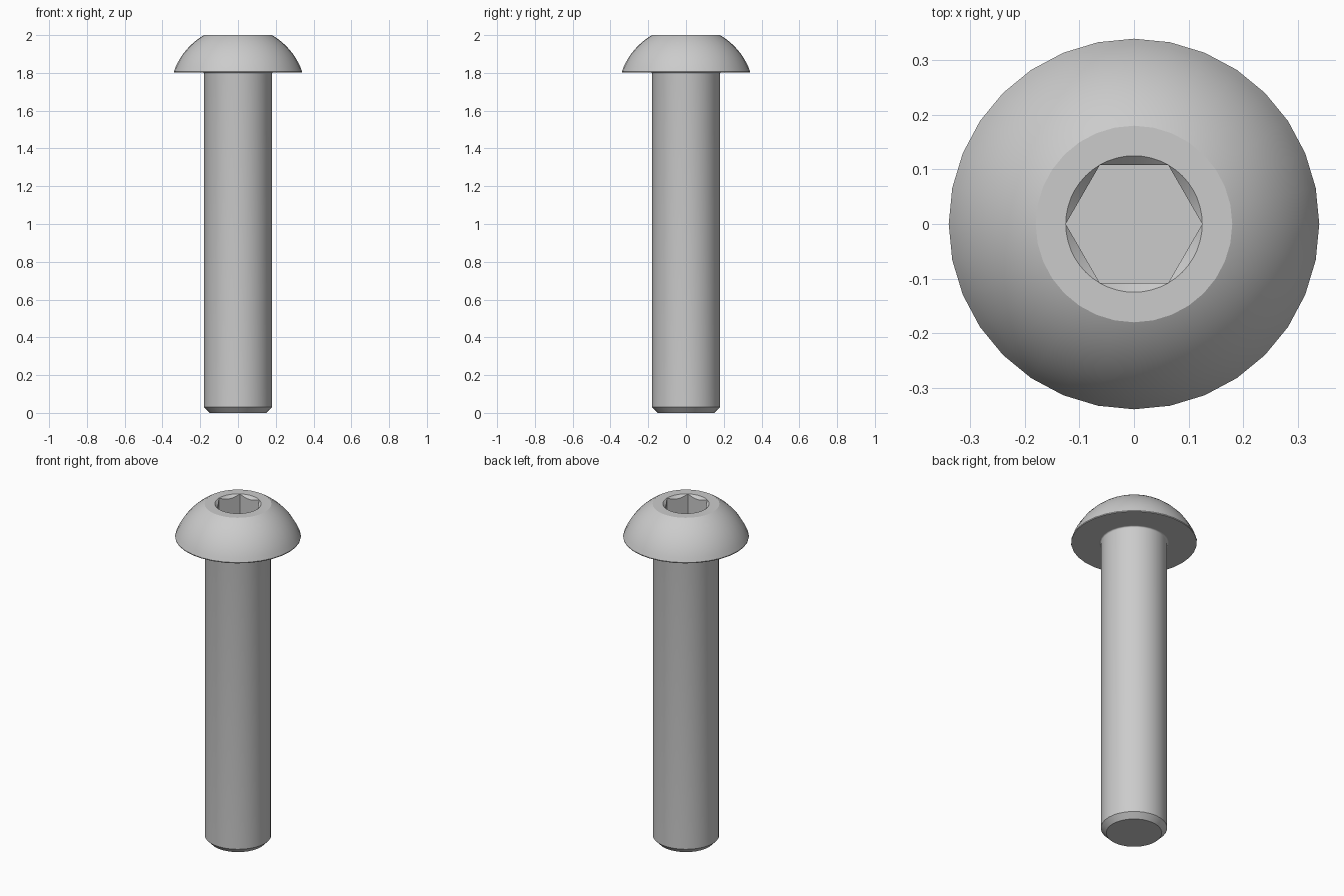
import bpy, bmesh
from math import sin, cos, pi, sqrt, radians

cube = bpy.data.objects.get("Cube")
if cube:
    bpy.data.objects.remove(cube)

SIDES = 32
SHAFT_R, FILLET = 0.179, 0.008
HEAD_Z, HEAD_R, TOP_Z, TOP_R = 1.803, 0.341, 2.0, 0.18
HEX_R, SOCKET_DEPTH, SOCKET_SIDES = 0.125, 0.117, 48

steel = bpy.data.materials.new("plain_steel")
grey = (0.6, 0.6, 0.6, 1)
steel.diffuse_color = grey
steel.use_nodes = True
steel.node_tree.nodes["Principled BSDF"].inputs["Base Color"].default_value = grey


def ring(bm, points):
    return [bm.verts.new(p) for p in points]


def circle(bm, r, z, n=SIDES):
    return ring(bm, [(r * cos(2 * pi * i / n), r * sin(2 * pi * i / n), z) for i in range(n)])


def skin(bm, rings):
    for low, high in zip(rings, rings[1:]):
        n = len(low)
        for i in range(n):
            j = (i + 1) % n
            bm.faces.new((low[i], low[j], high[j], high[i]))


def loop_edges(bm, verts):
    return [bm.edges.get((a, b)) for a, b in zip(verts, verts[1:] + verts[:1])]


def finish(bm, name):
    bmesh.ops.remove_doubles(bm, verts=bm.verts, dist=1e-5)
    bmesh.ops.recalc_face_normals(bm, faces=bm.faces)
    mesh = bpy.data.meshes.new(name)
    bm.to_mesh(mesh)
    bm.free()
    mesh.materials.append(steel)
    obj = bpy.data.objects.new(name, mesh)
    bpy.context.collection.objects.link(obj)
    bpy.ops.object.select_all(action='DESELECT')
    obj.select_set(True)
    bpy.context.view_layer.objects.active = obj
    bpy.ops.object.shade_smooth_by_angle(angle=radians(25))


# Shaft: chamfered tip, straight shank, small fillet under the head
bm = bmesh.new()
profile = [(0.15, 0), (SHAFT_R, 0.03)]
for k in range(6):
    a = k / 5 * pi / 2
    profile.append((SHAFT_R + FILLET * (1 - cos(a)), HEAD_Z - FILLET * (1 - sin(a))))
rings = [circle(bm, r, z) for r, z in profile]
skin(bm, rings)
bm.faces.new(rings[0][::-1])
finish(bm, "shaft")

# Head: flat underside and a spherical dome centred on the axis
bm = bmesh.new()
rise = TOP_Z - HEAD_Z
drop = (HEAD_R ** 2 - TOP_R ** 2 - rise ** 2) / (2 * rise)
radius = sqrt(HEAD_R ** 2 + drop ** 2)
profile = [(SHAFT_R + FILLET, HEAD_Z), (HEAD_R - 0.003, HEAD_Z)]
for k in range(13):
    z = HEAD_Z + 0.005 + (rise - 0.005) * sin(k / 12 * pi / 2)
    profile.append((sqrt(radius ** 2 - (z - HEAD_Z + drop) ** 2), z))
rings = [circle(bm, r, z) for r, z in profile]
skin(bm, rings)

# Hex socket: a conical lead-in cuts curved tops into the six walls
apothem = HEX_R * cos(pi / 6)
lip, cone, floor = circle(bm, HEX_R, TOP_Z, SOCKET_SIDES), [], []
for i in range(SOCKET_SIDES):
    a = 2 * pi * i / SOCKET_SIDES
    r = apothem / cos(a % (pi / 3) - pi / 6) if i % 8 else HEX_R
    x, y = r * cos(a), r * sin(a)
    cone.append(bm.verts.new((x, y, TOP_Z - (HEX_R - r))))
    floor.append(bm.verts.new((x, y, TOP_Z - SOCKET_DEPTH)))
skin(bm, [floor, cone, lip])
bm.faces.new(floor)

# Flat ring between the dome and the socket
bmesh.ops.triangle_fill(bm, use_beauty=True, normal=(0, 0, 1),
                        edges=loop_edges(bm, rings[-1]) + loop_edges(bm, lip))
finish(bm, "head")
